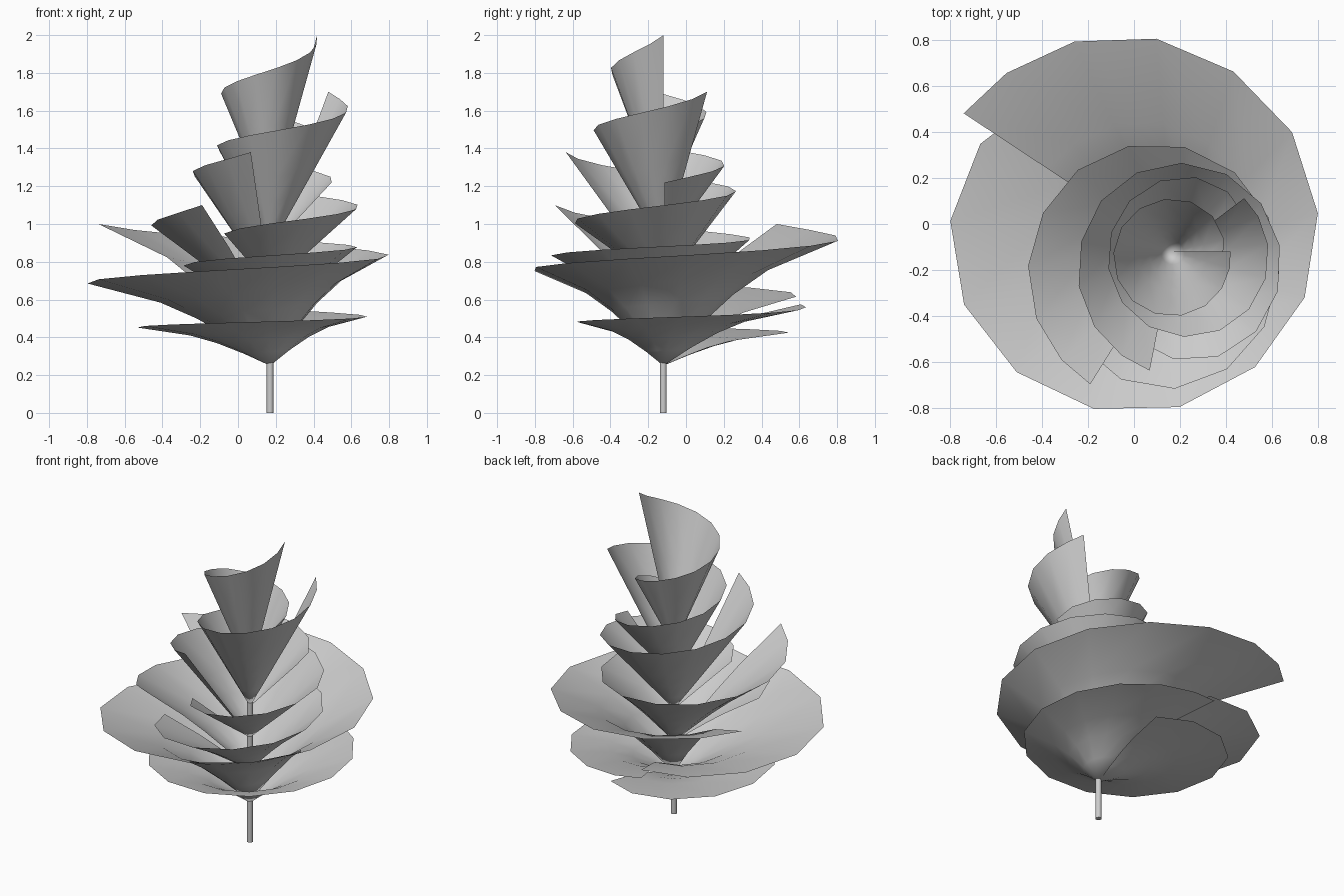
import bpy, bmesh, math
from mathutils import Vector

cube = bpy.data.objects.get("Cube")
if cube:
    bpy.data.objects.remove(cube)

grey = bpy.data.materials.new("plain_grey")
grey.use_nodes = True
grey.diffuse_color = (0.6, 0.6, 0.6, 1)
grey.node_tree.nodes["Principled BSDF"].inputs["Base Color"].default_value = (0.6, 0.6, 0.6, 1)

AXIS = Vector((0.17, -0.12, 0))
STEPS = 16
RINGS = (0.2, 0.4, 0.6, 1)


def rim_point(t, centre, radius, flare, start, sweep, low, high, sag):
    """Point on the spiral rim, short at the start and flared at the end."""
    angle = math.radians(start + sweep * (1.045 * t - 0.045 * t ** 12))
    ramp = max(0, 1 - 4 * t)
    tail = max(0, 4 * t - 3)
    r = radius * (1 - 0.25 * ramp ** 2 + flare * tail)
    rise = t - sag * math.sin(math.pi * t * t)
    return Vector((centre[0] + r * math.cos(angle),
                   centre[1] + r * math.sin(angle),
                   low + (high - low) * rise))


def make_leaf(name, apex_z, bend, **rim):
    """Rolled sheet from a point on the stem out to a spiral rim."""
    bm = bmesh.new()
    apex = bm.verts.new(AXIS + Vector((0, 0, apex_z)))
    columns = []
    for i in range(STEPS + 1):
        edge = rim_point(i / STEPS, **rim)
        column = []
        for u in RINGS:
            p = apex.co.lerp(edge, u)
            p.z += bend * math.sin(math.pi * u) * (edge.z - apex_z)
            column.append(bm.verts.new(p))
        columns.append(column)
    for a, b in zip(columns, columns[1:]):
        bm.faces.new((apex, a[0], b[0]))
        for k in range(len(RINGS) - 1):
            bm.faces.new((a[k], a[k + 1], b[k + 1], b[k]))
    for face in bm.faces:
        face.smooth = True
    mesh = bpy.data.meshes.new(name)
    bm.to_mesh(mesh)
    bm.free()
    mesh.materials.append(grey)
    bpy.context.collection.objects.link(bpy.data.objects.new(name, mesh))


# Leaves, from the lowest to the top
make_leaf("lowest_leaf", 0.25, 0.2, centre=(0.075, 0.025), radius=0.61, flare=0,
          start=72, sweep=395, low=0.415, high=0.575, sag=0.1)
make_leaf("widest_leaf", 0.26, 0.17, centre=(-0.005, -0.015), radius=0.805, flare=0.1,
          start=98, sweep=408, low=0.615, high=1.0, sag=0.05)
make_leaf("lower_middle_leaf", 0.46, 0.05, centre=(0.09, -0.19), radius=0.54, flare=0.07,
          start=201, sweep=400, low=0.78, high=1.1, sag=0.17)
make_leaf("upper_middle_leaf", 0.67, 0, centre=(0.2, -0.175), radius=0.44, flare=0.09,
          start=214, sweep=400, low=0.95, high=1.38, sag=0.05)
make_leaf("upper_leaf", 0.87, 0, centre=(0.235, -0.14), radius=0.35, flare=0,
          start=6, sweep=400, low=1.22, high=1.7, sag=0.05)
make_leaf("top_leaf", 1.07, 0, centre=(0.165, -0.145), radius=0.255, flare=0,
          start=-33, sweep=399, low=1.42, high=2.0, sag=0.05)

# Stem
height = 1.07
bpy.ops.mesh.primitive_cylinder_add(vertices=12, radius=0.018, depth=height,
                                    location=AXIS + Vector((0, 0, height / 2)))
stem = bpy.context.object
stem.name = "stem"
stem.data.materials.append(grey)
bpy.ops.object.shade_smooth_by_angle()
